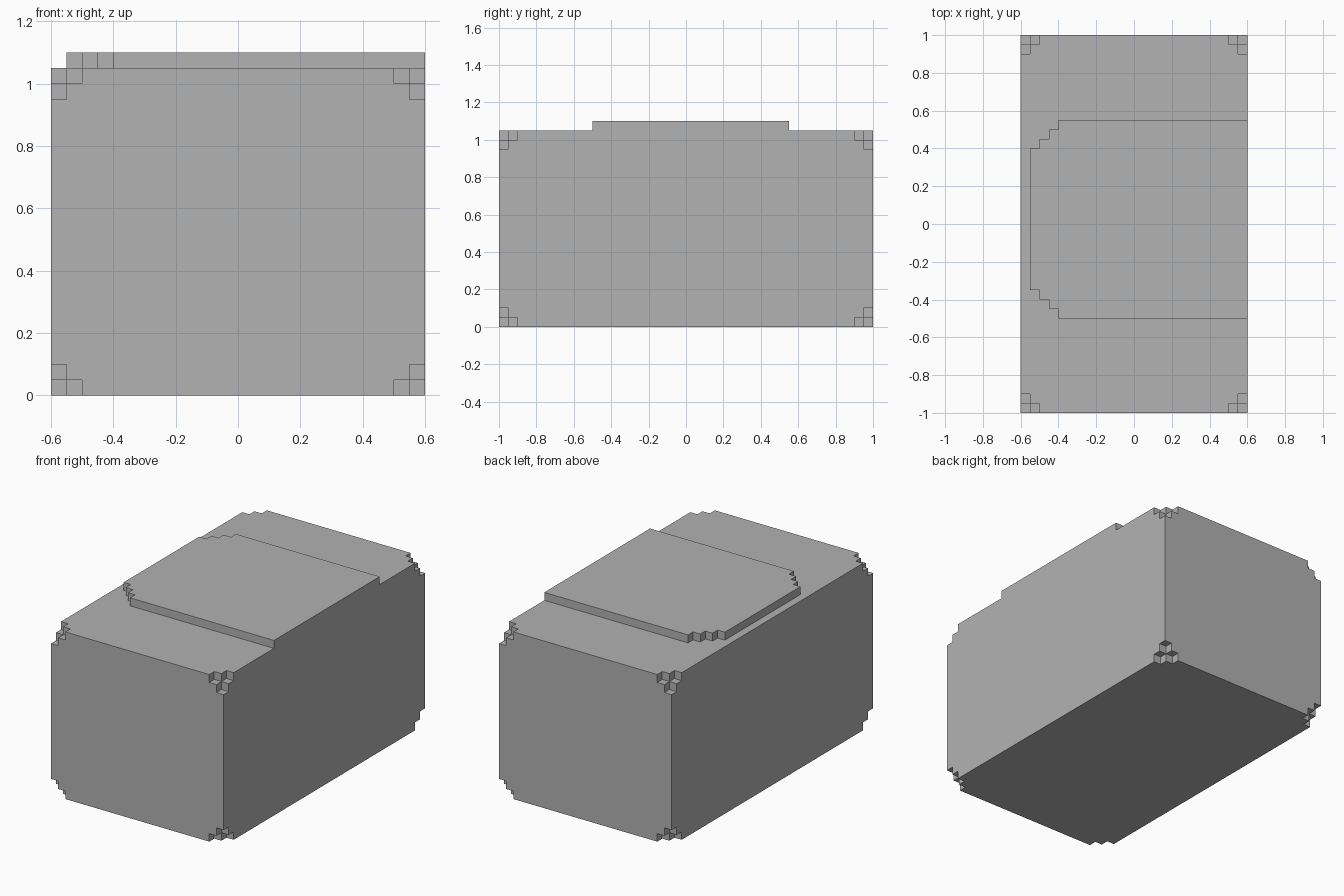
import bpy
import bmesh
from mathutils import Vector

cube = bpy.data.objects.get("Cube")
if cube:
    bpy.data.objects.remove(cube, do_unlink=True)

STEP = 0.05                       # size of one block
NX, NY, NZ = 24, 40, 21           # body size in blocks
LID_Y0, LID_Y1 = 10, 31           # lid extent along y
LID_CHAMFER = 3                   # stair steps on the lid's corners

# Flat grey material
grey = bpy.data.materials.new("plain_grey")
grey.use_nodes = True
colour = (0.447, 0.447, 0.447, 1.0)
grey.diffuse_color = colour
grey.node_tree.nodes["Principled BSDF"].inputs["Base Color"].default_value = colour


def in_body(x, y, z):
    """Block body with a three-pronged notch at each corner."""
    if not (0 <= x < NX and 0 <= y < NY and 0 <= z < NZ):
        return False
    inset = [min(i, n - 1 - i) for i, n in ((x, NX), (y, NY), (z, NZ))]
    return sum(inset) > 1


def in_lid(x, y, z):
    """Raised lid, flush on +x and with stepped corners on -x."""
    if z != NZ or not (LID_Y0 <= y < LID_Y1 and x < NX):
        return False
    edge = min(y - LID_Y0, LID_Y1 - 1 - y)
    return x >= 1 + max(0, LID_CHAMFER - edge)


def solid(c):
    return in_body(*c) or in_lid(*c)


def build_skin(name):
    """Outer skin of the solid blocks, with flat areas merged."""
    bm = bmesh.new()
    verts = {}

    def vert(p):
        if p not in verts:
            x, y, z = p
            verts[p] = bm.verts.new(Vector((x - NX / 2, y - NY / 2, z)) * STEP)
        return verts[p]

    cells = [(x, y, z) for x in range(NX) for y in range(NY)
             for z in range(NZ + 1) if solid((x, y, z))]
    for cell in cells:
        for axis in range(3):
            u, v = (axis + 1) % 3, (axis + 2) % 3
            for side in (0, 1):
                other = list(cell)
                other[axis] += 2 * side - 1
                if solid(other):
                    continue
                ring = []
                for du, dv in ((0, 0), (1, 0), (1, 1), (0, 1)):
                    p = list(cell)
                    p[axis] += side
                    p[u] += du
                    p[v] += dv
                    ring.append(vert(tuple(p)))
                bm.faces.new(ring if side else ring[::-1])

    bmesh.ops.dissolve_limit(bm, angle_limit=0.01, verts=bm.verts[:],
                             edges=bm.edges[:])
    mesh = bpy.data.meshes.new(name)
    bm.to_mesh(mesh)
    bm.free()
    mesh.materials.append(grey)
    obj = bpy.data.objects.new(name, mesh)
    bpy.context.collection.objects.link(obj)
    return obj


# Notched body and raised lid as one closed block
build_skin("block_body_with_lid")
